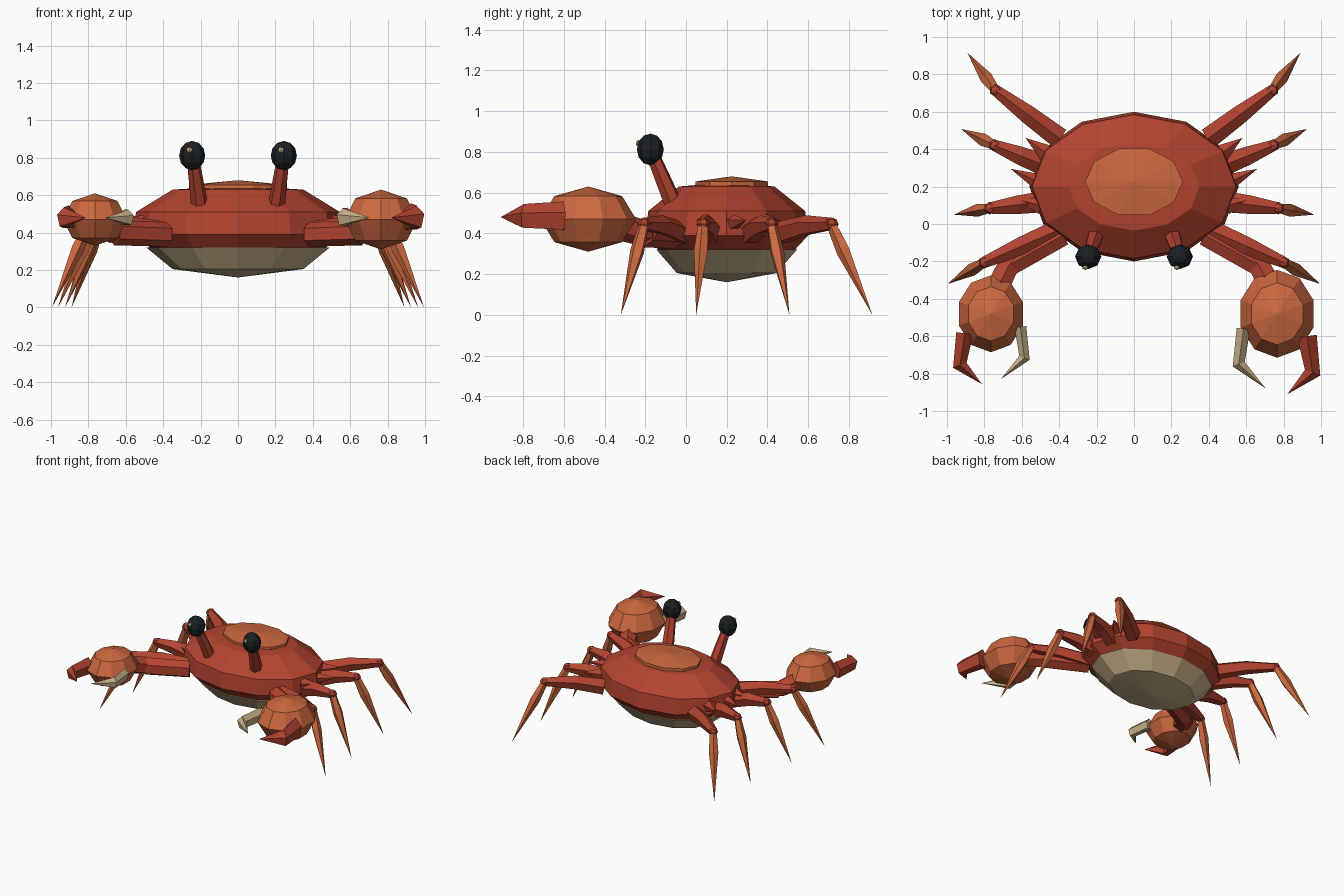
import bpy, bmesh, math
from mathutils import Vector

if "Cube" in bpy.data.objects:
    bpy.data.objects.remove(bpy.data.objects["Cube"])


def material(name, color):
    m = bpy.data.materials.new(name)
    m.diffuse_color = (*color, 1)
    m.use_nodes = True
    m.node_tree.nodes["Principled BSDF"].inputs["Base Color"].default_value = m.diffuse_color
    return m


RED = material("brick red", (0.45, 0.056, 0.029))
ORANGE = material("burnt orange", (0.61, 0.14, 0.05))
TAN = material("pale tan", (0.58, 0.44, 0.25))
BLACK = material("eye black", (0.012, 0.014, 0.016))


def skin(name, rings, mat):
    """Bridge rings of points (a ring of one point is a tip), capping open ends."""
    bm = bmesh.new()
    vs = [[bm.verts.new(p) for p in r] for r in rings]
    for a, b in zip(vs, vs[1:]):
        n = max(len(a), len(b))
        for i in range(n):
            j = (i + 1) % n
            if len(a) == 1:
                bm.faces.new((a[0], b[i], b[j]))
            elif len(b) == 1:
                bm.faces.new((a[i], a[j], b[0]))
            else:
                bm.faces.new((a[i], a[j], b[j], b[i]))
    for r in (vs[0], vs[-1]):
        if len(r) > 2:
            bm.faces.new(r)
    bmesh.ops.recalc_face_normals(bm, faces=bm.faces)
    mesh = bpy.data.meshes.new(name)
    bm.to_mesh(mesh)
    bm.free()
    mesh.materials.append(mat)
    ob = bpy.data.objects.new(name, mesh)
    bpy.context.collection.objects.link(ob)
    return ob


def dome(name, y, profile, n, mat):
    """Oval rings from (rx, ry, z) rows; zero radius makes a point."""
    rings = []
    for rx, ry, z in profile:
        if rx == 0:
            rings.append([(0, y, z)])
        else:
            rings.append([(rx * math.cos(math.tau * i / n),
                           y + ry * math.sin(math.tau * i / n), z) for i in range(n)])
    return skin(name, rings, mat)


def limb(name, pts, radii, mat, n=5, tall=1.0):
    """Faceted tube along a path; a zero radius makes a pointed end."""
    pts = [Vector(p) for p in pts]
    rings = []
    for i, (p, r) in enumerate(zip(pts, radii)):
        if r == 0:
            rings.append([p])
            continue
        t = Vector()
        if i > 0:
            t += (p - pts[i - 1]).normalized()
        if i < len(pts) - 1:
            t += (pts[i + 1] - p).normalized()
        t.normalize()
        w = Vector((0, 0, 1)).cross(t).normalized()
        u = t.cross(w)
        rings.append([p + w * r * math.sin(math.tau * k / n)
                      + u * r * tall * math.cos(math.tau * k / n) for k in range(n)])
    return skin(name, rings, mat)


def ball(name, loc, scale, segs, rings, mat):
    bm = bmesh.new()
    bmesh.ops.create_uvsphere(bm, u_segments=segs, v_segments=rings, radius=1)
    for v in bm.verts:
        v.co = Vector([c * s + o for c, s, o in zip(v.co, scale, loc)])
    mesh = bpy.data.meshes.new(name)
    bm.to_mesh(mesh)
    bm.free()
    mesh.materials.append(mat)
    ob = bpy.data.objects.new(name, mesh)
    bpy.context.collection.objects.link(ob)
    return ob


# Body: shell, raised back plate and belly
dome("shell", 0.2, [(0.47, 0.335, 0.32), (0.56, 0.40, 0.39), (0.545, 0.385, 0.51),
                    (0.35, 0.235, 0.63), (0, 0, 0.65)], 12, RED)
dome("back_plate", 0.225, [(0.262, 0.187, 0.62), (0.262, 0.187, 0.655), (0, 0, 0.68)], 10, ORANGE)
dome("belly", 0.2, [(0.49, 0.345, 0.32), (0.35, 0.245, 0.205), (0, 0, 0.16)], 12, TAN)

# Legs, front to back: hip, knee and foot tip
LEGS = [((0.40, -0.03, 0.40), (0.80, -0.205, 0.445), (0.995, -0.32, 0)),
        ((0.48, 0.12, 0.40), (0.77, 0.085, 0.445), (0.963, 0.05, 0)),
        ((0.47, 0.31, 0.40), (0.745, 0.42, 0.445), (0.925, 0.508, 0)),
        ((0.40, 0.46, 0.40), (0.74, 0.715, 0.445), (0.89, 0.915, 0))]

for s, side in ((1, "right"), (-1, "left")):
    def flip(p):
        return (p[0] * s, p[1], p[2])

    for i, (hip, knee, foot) in enumerate(LEGS, 1):
        h, k, f = (Vector(flip(p)) for p in (hip, knee, foot))
        mid = h.lerp(k, 0.5) + Vector((0, 0, 0.015))
        limb(f"upper_leg_{i}_{side}", [h, mid, k], [0.06, 0.052, 0.032], RED)
        ball(f"knee_{i}_{side}", k, (0.034, 0.034, 0.034), 6, 4, RED)
        limb(f"lower_leg_{i}_{side}", [k, k.lerp(f, 0.3), f], [0.026, 0.036, 0], ORANGE)

    # Shell side spikes
    for i, (a, b) in enumerate((((0.50, 0.22, 0.45), (0.66, 0.295, 0.465)),
                                ((0.47, 0.38, 0.45), (0.58, 0.46, 0.465)),
                                ((0.50, 0.10, 0.45), (0.62, 0.13, 0.465))), 1):
        limb(f"side_spike_{i}_{side}", [flip(a), flip(b)], [0.05, 0], RED)

    # Eyes on slanted stalks
    limb(f"eye_stalk_{side}", [flip((0.205, -0.06, 0.54)), flip((0.24, -0.165, 0.79))],
         [0.046, 0.034], RED, 6)
    ball(f"eye_{side}", flip((0.245, -0.175, 0.812)), (0.07, 0.066, 0.078), 8, 6, BLACK)
    ball(f"eye_glint_{side}", (0.245 * s - 0.015, -0.232, 0.842), (0.017, 0.014, 0.017), 6, 4, TAN)

    # Claw arm
    limb(f"claw_upper_arm_{side}", [flip((0.38, -0.06, 0.39)), flip((0.66, -0.215, 0.40))],
         [0.065, 0.068], RED, 6)
    limb(f"claw_forearm_{side}", [flip((0.63, -0.17, 0.40)), flip((0.68, -0.24, 0.41)),
                                  flip((0.75, -0.38, 0.45))], [0.05, 0.066, 0.07], RED, 6)

    # Claw: the right one is larger
    g = 1.0 if s > 0 else 0.875

    def claw(x, y, z=0.01):
        return ((0.765 + x * g) * s, -0.48 + y * g, 0.47 + z * g)

    ball(f"claw_palm_{side}", claw(0, 0, 0), (0.205 * g, 0.235 * g, 0.16 * g), 10, 4, ORANGE)
    limb(f"outer_pincer_{side}", [claw(0.16, -0.12), claw(0.19, -0.315), claw(0.055, -0.43)],
         [0.055 * g, 0.046 * g, 0], RED, 5, 1.4)
    limb(f"inner_pincer_{side}", [claw(-0.18, -0.08), claw(-0.205, -0.27), claw(-0.06, -0.40)],
         [0.038 * g, 0.036 * g, 0], TAN, 5, 1.4)
